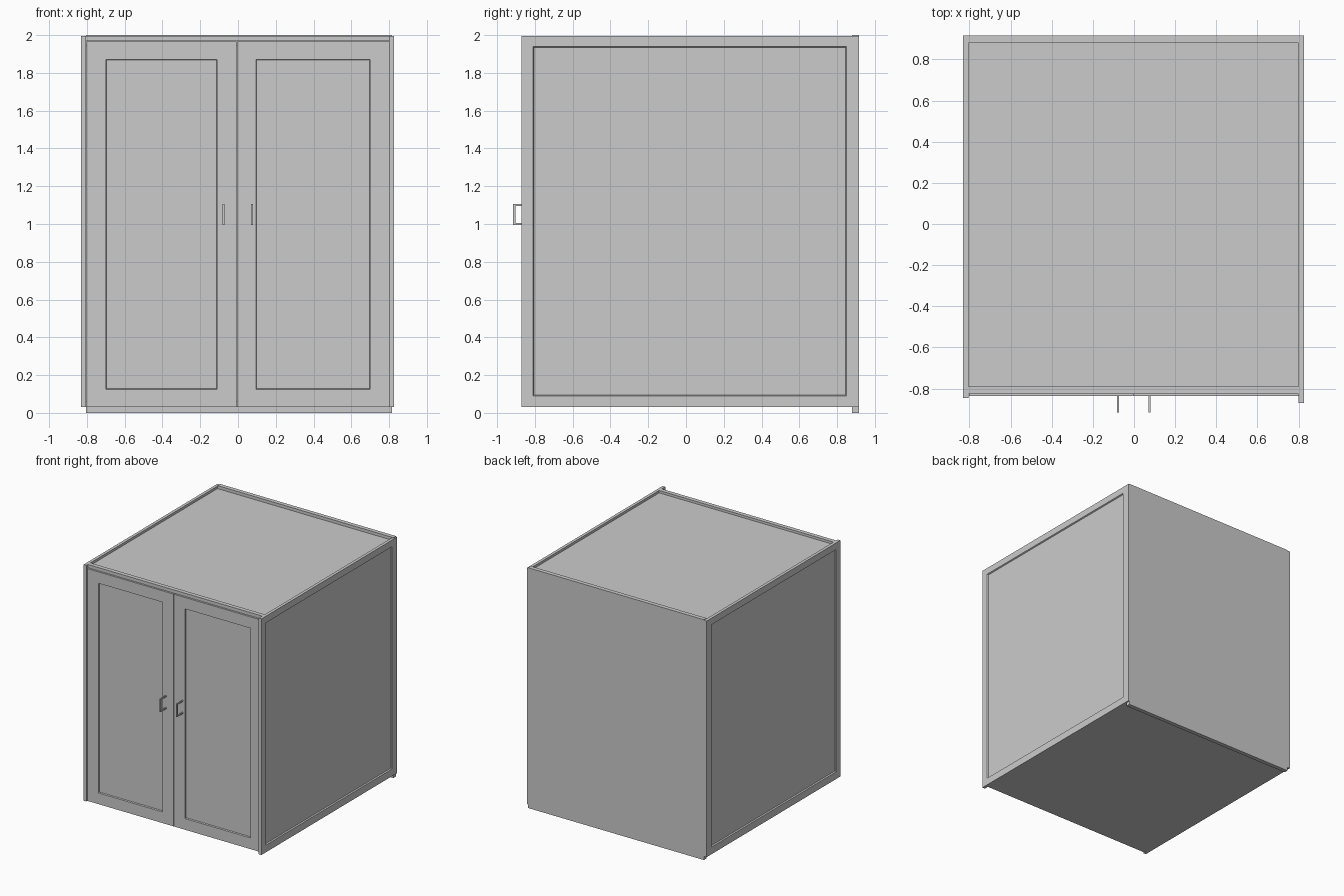
import bpy, bmesh
from mathutils import Vector

if "Cube" in bpy.data.objects:
    bpy.data.objects.remove(bpy.data.objects["Cube"])


def panel(name, lo, hi, recess=None):
    """Box from lo to hi. recess = (axis, sign, lo, hi, depth, slope) sinks a rectangle
    (given along the two other axes) into the face pointing along sign * axis."""
    lo, hi = Vector(lo), Vector(hi)
    bm = bmesh.new()
    bmesh.ops.create_cube(bm, size=1)
    for v in bm.verts:
        v.co = Vector([lo[i] if v.co[i] < 0 else hi[i] for i in range(3)])
    if recess:
        axis, sign, rlo, rhi, depth, slope = recess
        bm.normal_update()
        face = next(f for f in bm.faces if f.normal[axis] * sign > 0.9)
        others = [i for i in range(3) if i != axis]
        mid = (lo + hi) / 2
        for sink, margin in ((0, 0), (depth, slope)):
            bmesh.ops.inset_region(bm, faces=[face], thickness=0.005)
            for v in face.verts:
                v.co[axis] -= sign * sink
                for k, i in enumerate(others):
                    v.co[i] = rlo[k] + margin if v.co[i] < mid[i] else rhi[k] - margin
    bmesh.ops.recalc_face_normals(bm, faces=bm.faces)
    mesh = bpy.data.meshes.new(name)
    bm.to_mesh(mesh)
    bm.free()
    obj = bpy.data.objects.new(name, mesh)
    bpy.context.collection.objects.link(obj)
    return obj


# Side walls with a shallow framed panel on the outside
panel("right_side", (0.80, -0.87, 0.03), (0.825, 0.915, 1.995),
      (0, 1, (-0.81, 0.09), (0.85, 1.94), 0.01, 0.005))
panel("left_side", (-0.83, -0.845, 0.03), (-0.805, 0.915, 1.995),
      (0, -1, (-0.79, 0.09), (0.85, 1.94), 0.01, 0.005))

# Carcass boards
panel("back_panel", (-0.805, 0.88, 0.0), (0.815, 0.915, 2.0))
panel("top_board", (-0.805, -0.79, 1.945), (0.80, 0.88, 1.975))
panel("bottom_board", (-0.805, -0.815, 0.03), (0.80, 0.88, 0.06))
panel("top_front_rail", (-0.805, -0.825, 1.968), (0.80, -0.79, 1.995))

# Doors with a sunken panel on the front
for side, x0, x1, p0, p1 in (("left", -0.803, -0.008, -0.70, -0.11),
                             ("right", -0.004, 0.80, 0.095, 0.70)):
    panel(side + "_door", (x0, -0.835, 0.032), (x1, -0.805, 1.965),
          (1, -1, (p0, 0.125), (p1, 1.87), 0.012, 0.003))

# Bar handles, each one grip with two stubs
for side, x in (("left", -0.077), ("right", 0.075)):
    a, b = x - 0.005, x + 0.005
    panel(side + "_handle_grip", (a, -0.915, 0.995), (b, -0.902, 1.105))
    for end, z in (("lower", 0.995), ("upper", 1.095)):
        panel(f"{side}_handle_{end}_stub", (a, -0.902, z), (b, -0.833, z + 0.01))
